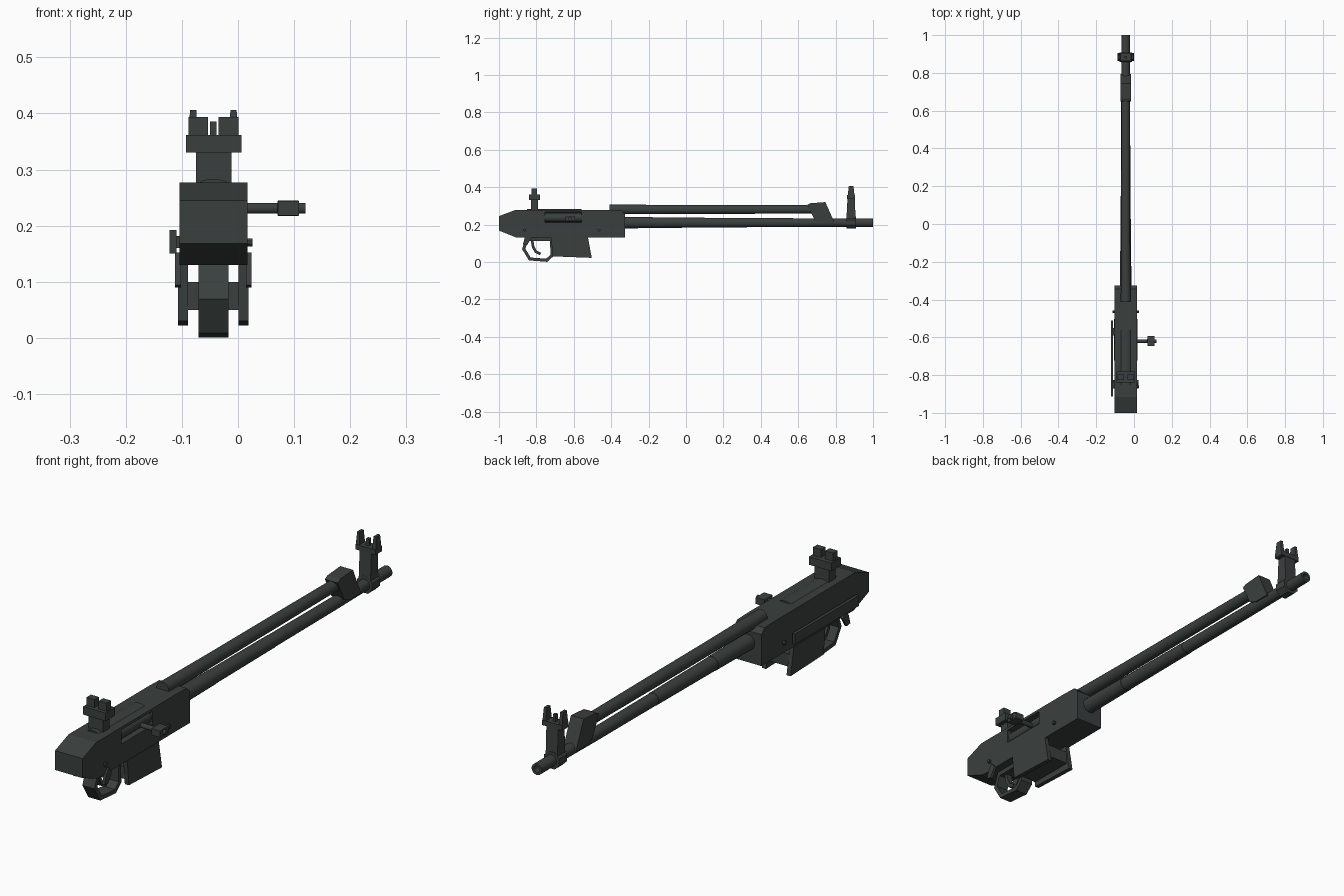
import bpy, bmesh, math
from mathutils import Vector, Matrix

if "Cube" in bpy.data.objects:
    bpy.data.objects.remove(bpy.data.objects["Cube"])

CX = -0.044  # centre plane of the body
metal = bpy.data.materials.new("dark_gunmetal")
metal.diffuse_color = (0.042, 0.051, 0.049, 1)
metal.use_nodes = True
metal.node_tree.nodes["Principled BSDF"].inputs["Base Color"].default_value = metal.diffuse_color


def finish(name, bm):
    bmesh.ops.recalc_face_normals(bm, faces=bm.faces)
    me = bpy.data.meshes.new(name)
    bm.to_mesh(me)
    bm.free()
    me.materials.append(metal)
    ob = bpy.data.objects.new(name, me)
    bpy.context.collection.objects.link(ob)
    return ob


def extrude(name, pts, x0, x1):
    """Side profile (y, z) extruded across x."""
    bm = bmesh.new()
    a = [bm.verts.new((x0, y, z)) for y, z in pts]
    b = [bm.verts.new((x1, y, z)) for y, z in pts]
    bm.faces.new(a)
    bm.faces.new(b[::-1])
    n = len(pts)
    for i in range(n):
        bm.faces.new((a[i], b[i], b[(i + 1) % n], a[(i + 1) % n]))
    return finish(name, bm)


def box(name, x, y, z, taper=1.0):
    """Box from ranges, with the top optionally narrowed."""
    bm = bmesh.new()
    bmesh.ops.create_cube(bm, size=1)
    for v in bm.verts:
        k = taper if v.co.z > 0 else 1
        v.co = [(r[0] + r[1]) / 2 + c * (r[1] - r[0]) * s
                for r, c, s in zip((x, y, z), v.co, (k, k, 1))]
    return finish(name, bm)


def lathe(name, rings, origin, axis='Y', sides=16, scale_z=1.0):
    """Round part from (distance, radius) rings along y or x."""
    bm = bmesh.new()
    loops = []
    for d, r in rings:
        loop = []
        for i in range(sides):
            t = 2 * math.pi * (i + 0.5) / sides
            u, w = r * math.cos(t), r * math.sin(t) * scale_z
            p = Vector((u, d, w)) if axis == 'Y' else Vector((d, u, w))
            loop.append(bm.verts.new(p + Vector(origin)))
        loops.append(loop)
    for a, b in zip(loops, loops[1:]):
        for i in range(sides):
            j = (i + 1) % sides
            bm.faces.new((a[i], a[j], b[j], b[i]))
    bm.faces.new(loops[0])
    bm.faces.new(loops[-1])
    ob = finish(name, bm)
    if sides > 10:
        bpy.context.view_layer.objects.active = ob
        ob.select_set(True)
        bpy.ops.object.shade_smooth_by_angle(angle=math.radians(35))
        ob.select_set(False)
    return ob


def strip(name, path, t, x0, x1):
    """Bent band of even thickness following a (y, z) path."""
    pts = [Vector(p) for p in path]
    out, inn = [], []
    for i, p in enumerate(pts):
        d0 = (p - pts[i - 1]).normalized() if i else (pts[1] - p).normalized()
        d1 = (pts[i + 1] - p).normalized() if i < len(pts) - 1 else d0
        d = (d0 + d1).normalized()
        off = Vector((-d.y, d.x)) * t / 2 / max(0.5, d.dot(d0))
        out.append(p + off)
        inn.append(p - off)
    return extrude(name, out + inn[::-1], x0, x1)


def cx(a, b):
    return (CX + a, CX + b)


# receiver with ejection port
receiver = extrude("receiver", [(-1, 0.168), (-0.905, 0.13), (-0.325, 0.13), (-0.325, 0.255),
                                (-0.345, 0.275), (-0.41, 0.277), (-0.915, 0.277), (-1, 0.245)], *cx(-0.06, 0.061))
cutter = box("port_cutter", (-0.03, 0.05), (-0.755, -0.56), (0.21, 0.266))
cutter.hide_render = True
cutter.hide_viewport = True
cutter.display_type = 'WIRE'
cut = receiver.modifiers.new("port", 'BOOLEAN')
cut.object = cutter
cut.operation = 'DIFFERENCE'
cut.solver = 'EXACT'

# bolt, handle and top cover
lathe("bolt", [(-0.756, 0.024), (-0.559, 0.024)], (-0.012, 0, 0.237))
lathe("bolt_handle", [(-0.02, 0.01), (0.07, 0.01), (0.071, 0.014), (0.108, 0.014), (0.109, 0.010), (0.12, 0.010)],
      (0, -0.62, 0.231), 'X', 12)
box("handle_knob", (0.071, 0.109), (-0.645, -0.593), (0.218, 0.244))
lathe("top_cover", [(-0.85, 0.029), (-0.56, 0.029)], (CX, 0, 0.27), scale_z=0.46)

# barrel with hollow muzzle, gas tube and gas block
lathe("barrel", [(-0.34, 0.031), (-0.1, 0.029), (-0.099, 0.028), (0.27, 0.026), (0.271, 0.025),
                 (0.65, 0.024), (0.8, 0.0225), (1, 0.0225), (1, 0.013), (0.93, 0.013)], (CX, 0, 0.21))
lathe("gas_tube", [(-0.41, 0.027), (-0.1, 0.0245), (0.27, 0.024), (0.7, 0.0225)], (CX, 0, 0.281))
extrude("gas_block", [(0.648, 0.305), (0.665, 0.314), (0.745, 0.32), (0.795, 0.208), (0.725, 0.208), (0.69, 0.222)],
        *cx(-0.028, 0.028))

# front sight
lathe("front_sight_ring", [(0.858, 0.036), (0.908, 0.036)], (CX, 0, 0.211), sides=8)
extrude("front_sight_post", [(0.856, 0.2), (0.908, 0.2), (0.902, 0.35), (0.864, 0.35)], *cx(-0.026, 0.026))
box("front_sight_bar", cx(-0.044, 0.044), (0.862, 0.904), (0.338, 0.358))
box("front_sight_pin", cx(-0.006, 0.006), (0.876, 0.89), (0.355, 0.386))
for s, side in ((-1, "left"), (1, "right")):
    box(f"front_sight_ear_{side}", cx(s * 0.036 - 0.008, s * 0.036 + 0.008), (0.865, 0.901), (0.355, 0.406), 0.7)

# rear sight
box("rear_sight_post", cx(-0.031, 0.032), (-0.83, -0.79), (0.27, 0.335))
box("rear_sight_block", cx(-0.049, 0.05), (-0.84, -0.78), (0.33, 0.362))
for s, side in ((-1, "left"), (1, "right")):
    box(f"rear_sight_ear_{side}", cx(s * 0.027 - 0.0175, s * 0.027 + 0.0175), (-0.825, -0.797), (0.36, 0.394))

# magazine: floor between two side plates
box("magazine_floor", cx(-0.05, 0.05), (-0.712, -0.518), (0.05, 0.10))
for s, side in ((-1, "left"), (1, "right")):
    extrude(f"magazine_plate_{side}", [(-0.722, 0.131), (-0.712, 0.03), (-0.504, 0.022), (-0.524, 0.131)],
            CX + s * 0.045, CX + s * 0.063)
    # lever and pins
    extrude(f"side_lever_{side}", [(-0.845, 0.152), (-0.825, 0.13), (-0.85, 0.09), (-0.872, 0.094), (-0.862, 0.13)],
            CX + s * 0.058, CX + s * 0.068)
    lathe(f"rear_pin_{side}", [(0, 0.008), (s * 0.012, 0.008)], (CX + s * 0.058, -0.862, 0.17), 'X', 8)
    lathe(f"front_pin_{side}", [(0, 0.008), (s * 0.012, 0.008)], (CX + s * 0.058, -0.465, 0.17), 'X', 8)

# trigger group
strip("trigger_guard", [(-0.845, 0.132), (-0.868, 0.07), (-0.835, 0.016), (-0.745, 0.009), (-0.716, 0.035),
                        (-0.72, 0.132)], 0.016, *cx(-0.026, 0.027))
box("guard_mount", cx(-0.026, 0.027), (-0.85, -0.71), (0.112, 0.132))
strip("trigger", [(-0.825, 0.125), (-0.817, 0.08), (-0.803, 0.055), (-0.778, 0.043)], 0.014, *cx(-0.012, 0.012))

# side mounting rail on the left
box("side_rail", (-0.122, -0.11), (-0.912, -0.51), (0.15, 0.192))
for y in (-0.85, -0.57):
    box("rail_standoff", (-0.112, -0.1), (y - 0.02, y + 0.02), (0.16, 0.182))
